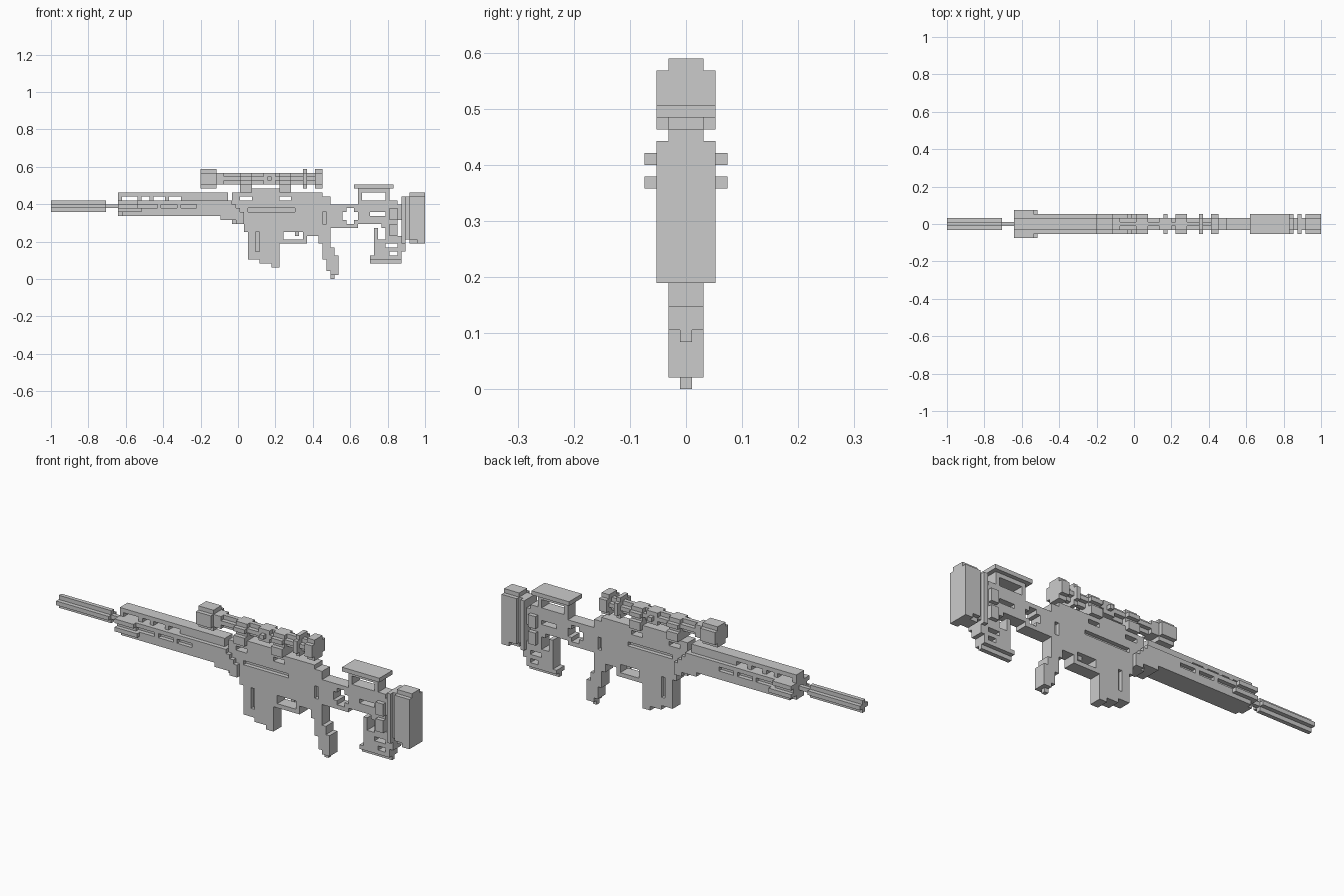
import bpy, bmesh

V = 2 / 95  # size of one block


def part(name, boxes, cuts=()):
    """Blocky part, mirrored across y.
    boxes: (x0, x1, z0, z1, half) fill |y| <= half; cuts remove |y| >= depth."""
    cells = set()
    for x0, x1, z0, z1, w in boxes:
        cells |= {(i, j, k) for i in range(x0, x1) for k in range(z0, z1)
                  for j in range(-w, w + 1)}
    for x0, x1, z0, z1, d in cuts:
        cells = {c for c in cells if not (x0 <= c[0] < x1 and z0 <= c[2] < z1
                                          and abs(c[1]) >= d)}
    bm = bmesh.new()
    verts = {}

    def vert(p):
        if p not in verts:
            verts[p] = bm.verts.new((p[0] * V - 1, (p[1] - 0.5) * V, p[2] * V))
        return verts[p]

    # Skin only the exposed block sides
    for c in cells:
        for a in range(3):
            for s in (0, 1):
                n = list(c)
                n[a] += 2 * s - 1
                if tuple(n) in cells:
                    continue
                quad = []
                for u, t in ((0, 0), (1, 0), (1, 1), (0, 1)):
                    p = list(c)
                    p[a] += s
                    p[(a + 1) % 3] += u
                    p[(a + 2) % 3] += t
                    quad.append(vert(tuple(p)))
                bm.faces.new(quad if s else quad[::-1])
    mesh = bpy.data.meshes.new(name)
    bm.to_mesh(mesh)
    bm.free()
    obj = bpy.data.objects.new(name, mesh)
    bpy.context.collection.objects.link(obj)
    return obj


# Muzzle and barrel with a plus-shaped section
part("muzzle", [(0, 14, 17, 20, 0), (0, 14, 18, 19, 1)])
part("barrel", [(14, 18, 18, 19, 0)])

# Handguard with top rail, windows, side slots and stepped rear
part("handguard",
     [(17, 45, 16, 20, 2), (43, 46, 16, 20, 2), (46, 47, 15, 19, 2),
      (47, 48, 14, 18, 2), (48, 49, 14, 17, 2), (43, 47, 15, 16, 2),
      (17, 23, 17, 18, 3), (17, 22, 18, 20, 3),
      (17, 45, 20, 22, 1), (45, 46, 16, 20, 1)],
     [(18, 22, 20, 21, 0), (23, 25, 20, 21, 0), (26, 29, 20, 21, 0),
      (30, 33, 20, 21, 0), (22, 27, 18, 19, 2), (28, 32, 18, 19, 2),
      (33, 37, 18, 19, 2), (17, 18, 16, 17, 2), (17, 22, 18, 19, 3)])

# Receiver
part("receiver",
     [(46, 69, 14, 22, 1), (49, 69, 12, 14, 1), (69, 71, 12, 21, 1),
      (71, 72, 13, 19, 1), (65, 70, 11, 12, 1)],
     [(48, 51, 20, 21, 0), (58, 61, 20, 21, 0), (50, 62, 17, 18, 1),
      (69, 70, 14, 17, 1)])

# Magazine with stepped foot
part("magazine",
     [(50, 58, 5, 12, 1), (53, 58, 4, 5, 1), (56, 58, 3, 4, 1)],
     [(52, 53, 7, 12, 1)])

# Trigger and guard
part("trigger_guard", [(58, 65, 9, 10, 1), (64, 65, 10, 12, 1), (58, 59, 10, 12, 1)])
part("trigger", [(62, 63, 11, 12, 0)])

# Slanted grip
part("grip",
     [(68, 71, 9, 12, 1), (69, 71, 7, 10, 1), (69, 72, 5, 8, 1),
      (70, 73, 2, 6, 1), (71, 73, 1, 4, 1), (71, 72, 0, 1, 0)])

# Skeleton stock
part("stock",
     [(71, 89, 13, 19, 1), (78, 88, 19, 20, 1), (82, 89, 8, 13, 1),
      (85, 90, 7, 10, 1), (86, 88, 11, 18, 2)],
     [(74, 78, 15, 17, 0), (75, 77, 14, 18, 0), (81, 85, 16, 17, 0),
      (80, 84, 13, 14, 0), (83, 85, 10, 13, 0), (88, 89, 11, 15, 0),
      (85, 88, 8, 9, 0), (78, 80, 13, 14, 0), (86, 88, 14, 15, 2)])

# Rear foot under the stock
part("stock_foot",
     [(81, 89, 4, 5, 0), (81, 89, 5, 6, 1), (82, 86, 6, 8, 1), (88, 89, 5, 9, 1)])

# Raised cheek rest on two posts
part("cheek_rest",
     [(77, 87, 23, 24, 2), (78, 86, 22, 23, 1), (78, 79, 20, 22, 1),
      (85, 86, 20, 22, 1)])

# Butt plate and pad
part("butt_plate", [(89, 90, 9, 21, 2), (90, 91, 10, 21, 1)])
part("butt_pad", [(91, 95, 9, 21, 2), (91, 95, 21, 22, 1)], [(91, 93, 9, 10, 2)])

# Scope mount
part("scope_mount",
     [(48, 61, 22, 23, 2), (48, 51, 23, 24, 2), (58, 61, 23, 24, 2)],
     [(51, 58, 22, 23, 2)])

# Scope tube with clamp rings and side knobs
rings = [(i0, i1, 24, 27, 1) for i0, i1 in ((42, 44), (48, 51), (54, 57), (58, 61))]
part("scope_tube",
     [(42, 68, 25, 26, 1), (42, 68, 24, 27, 0)] + rings
     + [(48, 51, 25, 26, 2), (55, 56, 25, 26, 2), (58, 61, 25, 26, 2)])

# Flared scope ends and focus ring
for name, x0, x1 in (("scope_front", 38, 42), ("focus_ring", 64, 65), ("eyepiece", 67, 69)):
    part(name, [(x0, x1, 24, 27, 2), (x0, x1, 23, 28, 1)])
